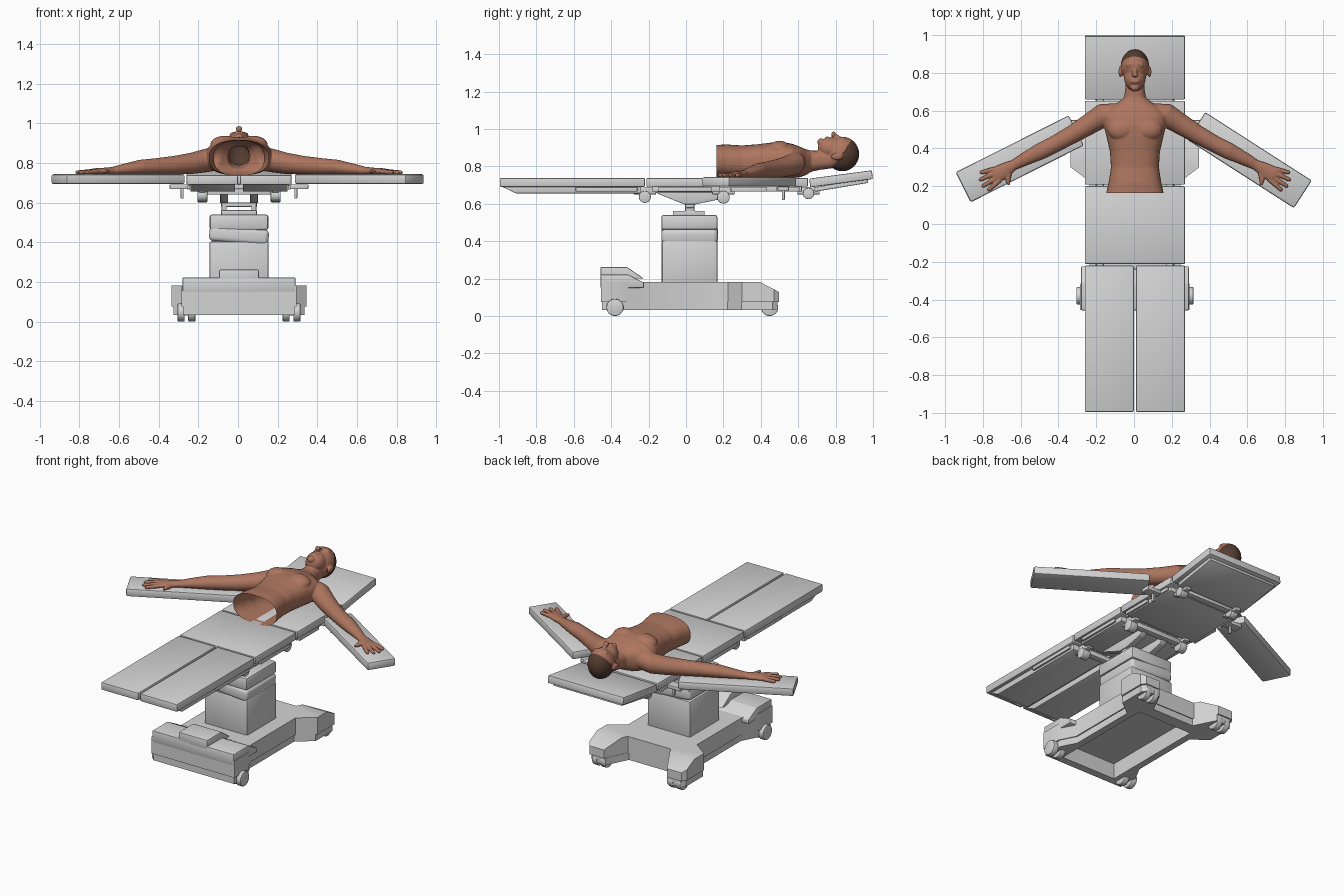
import bpy, bmesh, math
from mathutils import Vector, Matrix

if "Cube" in bpy.data.objects:
    bpy.data.objects.remove(bpy.data.objects["Cube"])

CX = 0.005  # the table and patient sit slightly right of centre


def material(name, rgb):
    m = bpy.data.materials.new(name)
    m.diffuse_color = (*rgb, 1)
    m.use_nodes = True
    m.node_tree.nodes["Principled BSDF"].inputs["Base Color"].default_value = m.diffuse_color
    return m


GREY = material("light grey", (0.66, 0.66, 0.66))
SKIN = material("brown skin", (0.42, 0.18, 0.115))
HAIR = material("dark brown hair", (0.09, 0.045, 0.03))


def finish(bm, name, mat=GREY, bevel=0, seg=2):
    bmesh.ops.recalc_face_normals(bm, faces=bm.faces)
    if bevel:
        sharp = [e for e in bm.edges if len(e.link_faces) == 2 and e.calc_face_angle() > 0.4]
        bmesh.ops.bevel(bm, geom=sharp, offset=bevel, segments=seg, affect='EDGES', profile=0.5)
    me = bpy.data.meshes.new(name)
    bm.to_mesh(me)
    bm.free()
    ob = bpy.data.objects.new(name, me)
    me.materials.append(mat)
    bpy.context.collection.objects.link(ob)
    return ob


def box(name, x, y, z, bevel=0.006, rot=None, seg=2):
    """Box from (min, max) pairs; rot = (angle, axis) about its centre."""
    bm = bmesh.new()
    c = Vector(((x[0] + x[1]) / 2 + CX, (y[0] + y[1]) / 2, (z[0] + z[1]) / 2))
    size = Matrix.Diagonal((x[1] - x[0], y[1] - y[0], z[1] - z[0], 1))
    r = Matrix.Rotation(math.radians(rot[0]), 4, rot[1]) if rot else Matrix()
    bmesh.ops.create_cube(bm, size=1, matrix=Matrix.Translation(c) @ r @ size)
    return finish(bm, name, GREY, bevel, seg)


def prism(name, pts, lo, hi, axis='Z', bevel=0.0):
    """Extrude an outline: (x, y) along Z or (y, z) along X."""
    bm = bmesh.new()
    at = (lambda p, h: (p[0] + CX, p[1], h)) if axis == 'Z' else (lambda p, h: (h + CX, p[0], p[1]))
    loft(bm, [[at(p, h) for p in pts] for h in (lo, hi)])
    return finish(bm, name, GREY, bevel)


def loft(bm, rings):
    rows = [[bm.verts.new(p) for p in r] for r in rings]
    n = len(rows[0])
    for a, b in zip(rows, rows[1:]):
        for i in range(n):
            bm.faces.new((a[i], a[(i + 1) % n], b[(i + 1) % n], b[i]))
    bm.faces.new(rows[0][::-1])
    bm.faces.new(rows[-1])


def cyl_x(name, x, y, z, r, w):
    bm = bmesh.new()
    m = Matrix.Translation((x + CX, y, z)) @ Matrix.Rotation(math.pi / 2, 4, 'Y')
    bmesh.ops.create_cone(bm, cap_ends=True, segments=24, radius1=r, radius2=r, depth=w, matrix=m)
    return finish(bm, name, GREY, 0.005)


def bake(ob):
    me = bpy.data.meshes.new_from_object(ob.evaluated_get(bpy.context.evaluated_depsgraph_get()))
    ob.modifiers.clear()
    ob.data = me


# ---- cushions and their support plates
box("seat_cushion", (-.265, .265), (-.212, .2), (.692, .738))
box("back_cushion", (-.265, .265), (.208, .652), (.692, .738))
box("head_cushion", (-.265, .265), (.66, .998), (.710, .757), rot=(7.6, 'X'))
box("head_plate", (-.24, .24), (.685, .975), (.688, .712), 0.004, rot=(9.5, 'X'))
box("seat_plate", (-.24, .24), (-.18, .18), (.662, .694), 0.004)
box("back_plate", (-.24, .24), (.235, .62), (.665, .694), 0.004)
for s, n in ((-1, "left"), (1, "right")):
    a, b = sorted((s * .006, s * .265))
    box(n + "_leg_cushion", (a, b), (-.995, -.22), (.69, .738))
    a, b = sorted((s * .02, s * .245))
    prism(n + "_leg_plate", [(-.985, .692), (-.91, .656), (-.24, .656), (-.24, .692)], a, b, 'X', 0.003)
    # side rails, joints and clamps
    for y0, y1 in ((-.59, -.26), (-.15, .14), (.24, .43), (.48, .61)):
        a, b = sorted((s * .246, s * .26))
        box(n + "_side_rail", (a, b), (y0, y1), (.666, .688), 0.003)
    for y, z, r in ((-.22, .637, .032), (.2, .635, .034), (.655, .655, .03)):
        cyl_x(n + "_joint", s * .185, y, z, r, .05)
        box(n + "_joint_arm", (s * .185 - .018, s * .185 + .018), (y - .06, y + .06), (.65, .69), 0.004)
    box(n + "_clamp_bar", (s * .287 - .007, s * .287 + .007), (.512, .528), (.62, .692), 0.003)
    box(n + "_board_bracket", (s * .3 - .05, s * .3 + .05), (.49, .55), (.668, .692), 0.004)
    # lifting frame above the column
    prism(n + "_tilt_bracket", [(-.17, .662), (.22, .662), (.17, .622), (.05, .597), (-.01, .597)],
          s * .075 - .02, s * .075 + .02, 'X', 0.003)
    box(n + "_lift_post", (s * .075 - .013, s * .075 + .013), (-.005, .045), (.55, .64), 0.004)
for y, z in ((.2, .655), (.655, .672), (-.22, .655)):
    box("cross_bar", (-.18, .18), (y - .02, y + .02), (z - .015, z + .015), 0.004)
box("lift_cross_plate", (-.09, .09), (0, .04), (.578, .6), 0.004)

# ---- arm boards
box("left_arm_board", (-.945, -.275), (.256, .434), (.693, .743), 0.01, (26.7, 'Z'))
box("right_arm_board", (.272, .942), (.251, .425), (.693, .743), 0.01, (-32.7, 'Z'))

# ---- column
box("column", (-.15, .15), (-.13, .168), (.15, .405), 0.012)
box("column_bellows", (-.15, .15), (-.132, .17), (.395, .475), 0.022, (5, 'Y'), 3)
box("column_head", (-.148, .148), (-.132, .168), (.462, .54), 0.012)
box("column_top_plate", (-.09, .09), (-.07, .1), (.535, .562), 0.004)

# ---- base: mirrored plan with rear feet, hollow underneath
half = [(.29, -.455), (.29, -.32), (.24, -.225), (.24, .225), (.34, .3), (.34, .47),
        (.32, .497), (.22, .497), (.15, .36)]
plan = half + [(-x, y) for x, y in reversed(half)]
body = prism("base_body", plan, .075, .182)
skirt = prism("base_skirt", [(x * .97, y * .985) for x, y in plan], .032, .078)
bm = bmesh.new()
bm.from_mesh(body.data)
bmesh.ops.bisect_plane(bm, geom=bm.verts[:] + bm.edges[:] + bm.faces[:],
                       plane_co=(0, .395, 0), plane_no=(0, 1, 0))
for v in bm.verts:  # slope the tops of the feet
    if v.co.z > .15 and v.co.y > .395:
        v.co.z -= .52 * (v.co.y - .395)
bm.to_mesh(body.data)
bm.free()
cutter = box("base_hollow_cutter", (-.19, .19), (-.4, .28), (-.05, .13), 0)
cutter.hide_render = True
for ob in (body, skirt):
    m = ob.modifiers.new("hollow", 'BOOLEAN')
    m.operation, m.object, m.solver = 'DIFFERENCE', cutter, 'EXACT'
    bake(ob)
bpy.data.objects.remove(cutter)
prism("base_front_housing", [(-.457, .15), (-.457, .222), (-.31, .222), (-.225, .178), (-.225, .15)],
      -.285, .285, 'X', 0.005)
prism("base_front_hump", [(-.457, .2), (-.457, .262), (-.315, .262), (-.225, .2)], -.1, .1, 'X', 0.006)
for s in (-1, 1):
    for y in (-.38, .447):
        for x in (.238, .292):
            cyl_x("wheel", s * x, y, .046, .046, .036)
        box("wheel_axle", (s * .265 - .02, s * .265 + .02), (y - .015, y + .015), (.03, .08), 0)

# ---- patient: overlapping lofts and blobs merged into one skin
bm = bmesh.new()


def oval(c, u, v, ru, rv, power=1.0, n=28):
    out = []
    for i in range(n):
        t = 2 * math.pi * i / n
        a, b = math.cos(t), math.sin(t)
        out.append(c + u * ru * math.copysign(abs(a) ** power, a) + v * rv * math.copysign(abs(b) ** power, b))
    return out


def tube(st):
    """Stations (x, y, z, half width, half height) along a limb."""
    P = [Vector(s[:3]) for s in st]
    rings = []
    for i, s in enumerate(st):
        d = P[min(i + 1, len(P) - 1)] - P[max(i - 1, 0)]
        side = Vector((d.y, -d.x, 0)).normalized()
        rings.append(oval(P[i], side, Vector((0, 0, 1)), s[3], s[4], n=20))
    loft(bm, rings)


def blob(c, r, tilt=0):
    m = Matrix.Translation(c) @ Matrix.Rotation(tilt, 4, 'X') @ Matrix.Diagonal((*r, 1))
    bmesh.ops.create_uvsphere(bm, u_segments=28, v_segments=18, radius=1, matrix=m)


# torso and neck: (y, half width, bottom, top)
torso = [(.12, .153, .738, .915), (.165, .152, .737, .915), (.22, .139, .737, .917), (.3, .127, .737, .912),
         (.38, .132, .737, .918), (.46, .15, .737, .928), (.52, .165, .737, .93), (.57, .17, .738, .92),
         (.61, .145, .742, .905), (.645, .088, .755, .89), (.67, .058, .772, .884), (.72, .05, .782, .884),
         (.78, .05, .79, .885)]
loft(bm, [oval(Vector((0, y, (a + b) / 2)), Vector((1, 0, 0)), Vector((0, 0, 1)), w, (b - a) / 2, .82, 40)
          for y, w, a, b in torso])
# head, jaw, brow, nose, lips
blob((0, .836, .866), (.075, .09, .092))
blob((0, .775, .897), (.058, .07, .058))
blob((0, .722, .93), (.024, .02, .02))
blob((0, .842, .945), (.048, .02, .014))
blob((0, .806, .957), (.011, .034, .013), -.5)
blob((0, .789, .972), (.017, .012, .015))
blob((0, .755, .95), (.024, .012, .01))
for s in (-1, 1):
    blob((s * .077, .806, .853), (.01, .03, .019))
    blob((s * .07, .5, .892), (.075, .06, .045))
    arm = [(.09, .585, .825, .055, .06), (.17, .575, .812, .063, .06), (.24, .53, .798, .056, .054),
           (.33, .475, .788, .049, .047), (.42, .425, .782, .045, .042), (.5, .385, .778, .045, .038),
           (.58, .345, .768, .035, .028), (.64, .313, .76, .027, .02), (.68, .291, .758, .037, .018),
           (.73, .262, .757, .044, .016), (.752, .25, .755, .036, .012)]
    tube([(s * x, y, z, w, h) for x, y, z, w, h in arm])
    for off, length, fan in ((-.034, .085, -.2), (-.012, .1, -.06), (.012, .096, .08), (.034, .075, .24)):
        ang = math.atan2(-.49, .87) + fan
        fx, fy = .732 + .49 * off, .261 + .87 * off
        tube([(s * (fx + t * length * math.cos(ang)), fy + t * length * math.sin(ang), .757 - .005 * t, r, r)
              for t, r in ((0, .0125), (.5, .0115), (.9, .0105), (1, .006))])
    tube([(s * x, y, .756, r, r * .9) for x, y, r in
          ((.668, .3, .018), (.67, .262, .017), (.672, .228, .0125), (.668, .205, .007))])
bmesh.ops.translate(bm, verts=bm.verts, vec=(CX, 0, 0))
patient = finish(bm, "patient_body", SKIN)
patient.data.materials.append(HAIR)
m = patient.modifiers.new("merge", 'REMESH')
m.mode, m.voxel_size = 'VOXEL', 0.0042
m = patient.modifiers.new("soften", 'SMOOTH')
m.factor, m.iterations = 0.5, 5
bake(patient)
# open the waist and tint the hair
bm = bmesh.new()
bm.from_mesh(patient.data)
bmesh.ops.bisect_plane(bm, geom=bm.verts[:] + bm.edges[:] + bm.faces[:], plane_co=(0, .163, 0),
                       plane_no=(0, 1, 0), clear_inner=True)
for f in bm.faces:
    c = f.calc_center_median()
    f.material_index = int(c.y > .885 - .7 * (.94 - c.z) and abs(c.x - CX) < .0755 and c.y > .76)
bm.to_mesh(patient.data)
bm.free()
# eyebrows
for s in (-1, 1):
    bm = bmesh.new()
    bmesh.ops.create_uvsphere(bm, u_segments=12, v_segments=8, radius=1, matrix=Matrix.Translation(
        (s * .03 + CX, .843, .951)) @ Matrix.Rotation(s * .35, 4, 'Y') @ Matrix.Diagonal((.016, .0035, .004, 1)))
    finish(bm, "eyebrow", HAIR)

bpy.ops.object.select_all(action='SELECT')
bpy.context.view_layer.objects.active = patient
bpy.ops.object.shade_smooth_by_angle(angle=math.radians(35))
